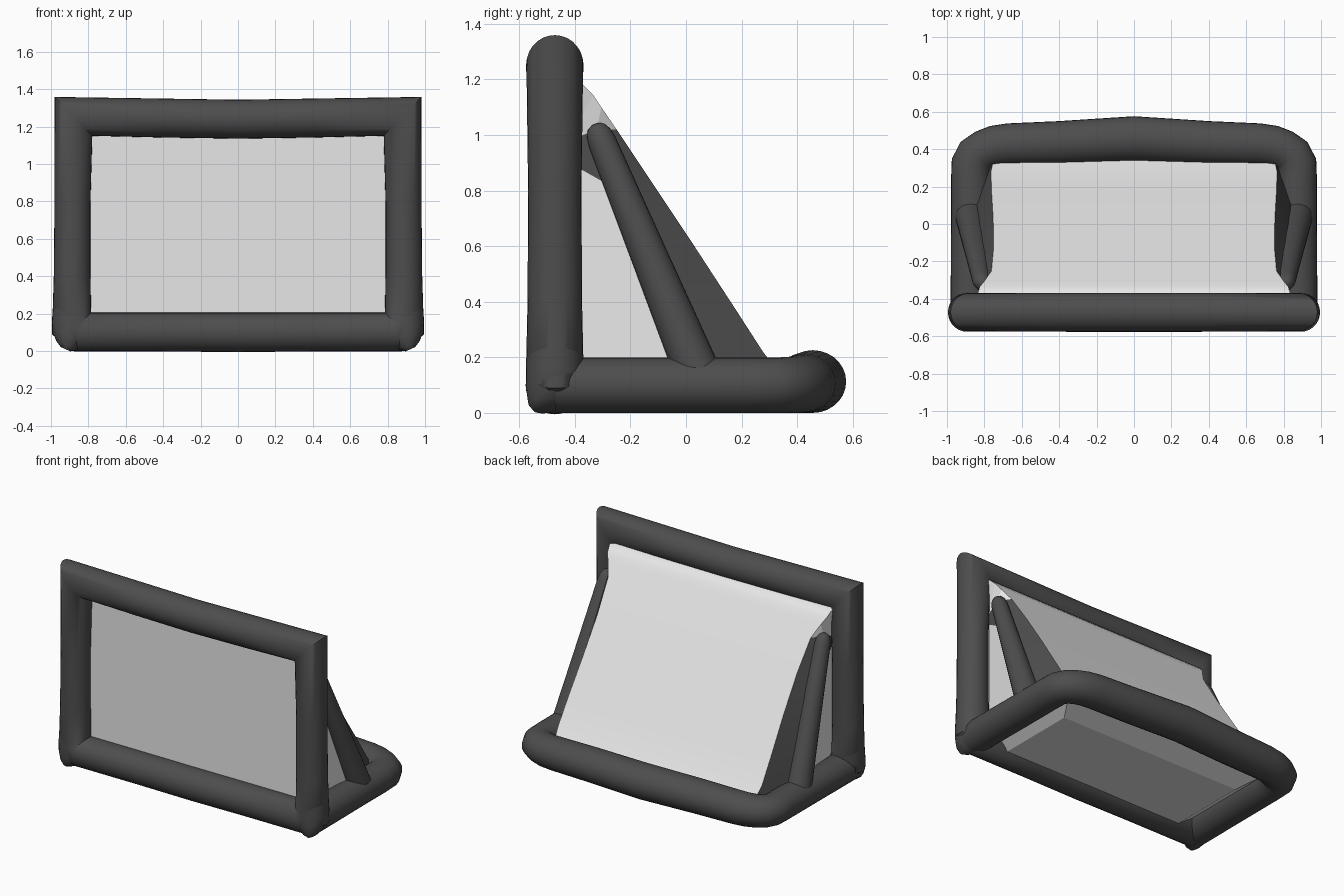
import bpy, math
from mathutils import Vector

cube = bpy.data.objects.get("Cube")
if cube:
    bpy.data.objects.remove(cube)


def material(name, value):
    m = bpy.data.materials.new(name)
    m.use_nodes = True
    color = (value, value, value, 1)
    m.diffuse_color = color
    m.node_tree.nodes["Principled BSDF"].inputs["Base Color"].default_value = color
    return m


DARK = material("charcoal vinyl", 0.075)
WHITE = material("white fabric", 0.82)


def make(name, verts, faces, mat, smooth=True):
    me = bpy.data.meshes.new(name)
    me.from_pydata([tuple(v) for v in verts], [], faces)
    me.materials.append(mat)
    ob = bpy.data.objects.new(name, me)
    bpy.context.collection.objects.link(ob)
    if smooth:
        bpy.ops.object.select_all(action='DESELECT')
        ob.select_set(True)
        bpy.context.view_layer.objects.active = ob
        bpy.ops.object.shade_smooth_by_angle(angle=math.radians(50))


def tube(name, path, radii, normal, closed=False, flat=1.0, sides=28):
    """Sweep a circle along a path lying in the plane of normal, mitring the corners."""
    path = [Vector(p) for p in path]
    n, normal = len(path), Vector(normal).normalized()
    verts, faces = [], []
    for i, p in enumerate(path):
        a = path[i - 1] if closed or i > 0 else None
        b = path[(i + 1) % n] if closed or i < n - 1 else None
        t_in = (p - a).normalized() if a else (b - p).normalized()
        t_out = (b - p).normalized() if b else t_in
        t = (t_in + t_out).normalized()
        side = normal.cross(t) / max(t.dot(t_in), 0.3)
        for k in range(sides):
            ang = math.tau * k / sides
            verts.append(p + radii[i] * (math.cos(ang) * side + flat * math.sin(ang) * normal))
    for i in range(n if closed else n - 1):
        j = (i + 1) % n
        for k in range(sides):
            m = (k + 1) % sides
            faces.append((i * sides + k, i * sides + m, j * sides + m, j * sides + k))
    if not closed:
        faces.append(tuple(reversed(range(sides))))
        faces.append(tuple(range((n - 1) * sides, n * sides)))
    make(name, verts, faces, DARK)


# Upright screen frame with mitred corners: x, z and radius along one half
FY = -0.472
spec = [(0, 0.1, 0.105), (0.4, 0.102, 0.104), (0.84, 0.102, 0.104), (0.89, 0.14, 0.104),
        (0.887, 0.4, 0.098), (0.885, 0.8, 0.096), (0.88, 1.255, 0.102),
        (0.4, 1.246, 0.104), (0, 1.24, 0.104)]
ring = spec + [(-x, z, r) for x, z, r in spec[-2:0:-1]]
tube("screen_frame", [(x, FY, z) for x, z, r in ring], [r for x, z, r in ring],
     (0, 1, 0), closed=True)

# Flattened base tube running around the back: x, y and radius along one half
FLAT = 0.94
spec = [(0.875, -0.47, 0.106), (0.872, 0.0, 0.106), (0.872, 0.24, 0.106), (0.869, 0.32, 0.106),
        (0.845, 0.365, 0.107), (0.80, 0.395, 0.109), (0.745, 0.415, 0.111), (0.67, 0.425, 0.113),
        (0.4, 0.434, 0.116), (0, 0.456, 0.12)]
run = spec + [(-x, y, r) for x, y, r in spec[-2::-1]]
tube("base_tube", [(x, y, r * FLAT) for x, y, r in run], [r for x, y, r in run],
     (0, 0, 1), flat=FLAT)

# Rounded rear sheet: half-width, y, z of each row
rows = [(0.84, -0.43, 1.19), (0.835, -0.37, 1.18), (0.825, -0.335, 1.145), (0.80, -0.305, 1.10),
        (0.762, -0.25, 1.02), (0.75, -0.12, 0.825), (0.753, 0.03, 0.60), (0.762, 0.18, 0.37),
        (0.765, 0.28, 0.215), (0.75, 0.35, 0.13)]
verts, faces = [], []
for w, y, z in rows:
    verts += [(-w, y, z), (w, y, z)]
for i in range(len(rows) - 1):
    a = 2 * i
    faces.append((a, a + 2, a + 3, a + 1))
make("rear_sheet", verts, faces, WHITE)


def panel(name, corners, mat):
    make(name, corners, [tuple(range(len(corners)))], mat, smooth=False)


for s, label in ((1, "left"), (-1, "right")):
    # Foot tapering to a point at the outer front corner: x, y, z, radius
    prof = [(0.922, -0.515, 0.01, 0.035), (0.912, -0.497, 0.032, 0.07),
            (0.897, -0.478, 0.085, 0.097), (0.891, FY, 0.15, 0.104), (0.888, FY, 0.3, 0.098)]
    tube(label + "_corner_foot", [(s * x, y, z) for x, y, z, r in prof],
         [r for x, y, z, r in prof], (0, 1, 0))

    # Tapered leaning strut with a rounded tip
    foot, tip = Vector((s * 0.877, 0.06, 0.1)), Vector((s * 0.81, -0.32, 1.02))
    steps = [(0, 0.084), (0.5, 0.066), (0.95, 0.051), (0.985, 0.045), (1.01, 0.032), (1.02, 0.012)]
    tube(label + "_strut", [foot.lerp(tip, f) for f, r in steps],
         [r for f, r in steps], (1, 0, (tip.x - foot.x) / (foot.z - tip.z)), sides=20)

    # Dark side panel from the strut to the sheet edge
    sheet_edge = [Vector((s * w, y, z)) for w, y, z in rows]
    edge = sheet_edge[4:]
    n = len(edge)
    inner = [tip.lerp(foot, i / (n - 1)) for i in range(n)]
    make(label + "_rear_panel", edge + inner,
         [(i, i + 1, n + i + 1, n + i) for i in range(n - 1)], DARK)

    # Light side panel from the strut to the frame, dark web above it, light gusset on top
    low, mid, high = [Vector((s * 0.80, -0.42, z)) for z in (0.1, 0.9, 0.98)]
    strut_mid = tip.lerp(foot, 0.25)
    panel(label + "_front_panel", [low, foot, strut_mid, mid], WHITE)
    panel(label + "_upper_web", [mid, strut_mid, tip, high], DARK)
    make(label + "_gusset", [high, tip] + sheet_edge[:5],
         [(1, 6, 5), (0, 1, 5, 4), (0, 4, 3, 2)], WHITE, smooth=False)

# Projection screen set in the frame
panel("screen", [(-0.82, -0.45, 0.15), (0.82, -0.45, 0.15),
                 (0.82, -0.45, 1.2), (-0.82, -0.45, 1.2)], WHITE)

# Sagging floor sheet whose edges rise to the tubes
floor = [(x, y, 0.04) for x, y in ((-0.68, -0.4), (-0.68, 0.15), (0.68, 0.15), (0.68, -0.4))]
rim = [(x, y, 0.12) for x, y in ((-0.8, -0.44), (-0.8, 0.35), (0.8, 0.35), (0.8, -0.44))]
make("floor_sheet", floor + rim,
     [(0, 1, 2, 3)] + [(i, i + 4, (i + 1) % 4 + 4, (i + 1) % 4) for i in range(4)],
     WHITE, smooth=False)
